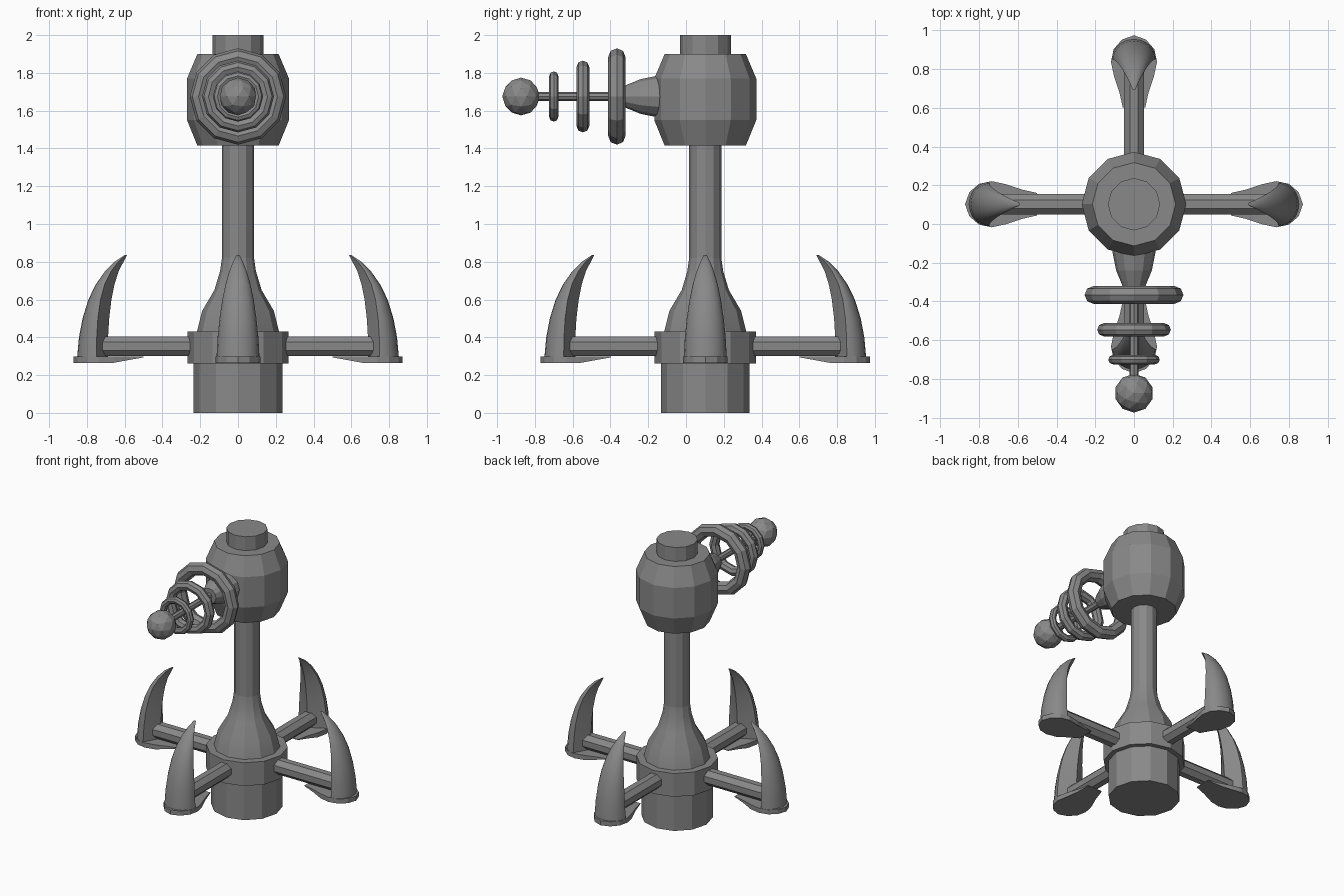
import bpy, bmesh, math
from mathutils import Matrix, Vector

if "Cube" in bpy.data.objects:
    bpy.data.objects.remove(bpy.data.objects["Cube"])

AXIS = Vector((0, 0.102, 0))      # vertical axis of the tower
AIM_Z = 1.675                     # height of the emitter
SIDES = 12

grey = bpy.data.materials.new("grey_metal")
grey.diffuse_color = (0.25, 0.25, 0.25, 1)
grey.use_nodes = True
grey.node_tree.nodes["Principled BSDF"].inputs["Base Color"].default_value = grey.diffuse_color


def finish(bm, name, smooth=None):
    bmesh.ops.recalc_face_normals(bm, faces=bm.faces)
    mesh = bpy.data.meshes.new(name)
    bm.to_mesh(mesh)
    bm.free()
    mesh.materials.append(grey)
    ob = bpy.data.objects.new(name, mesh)
    bpy.context.collection.objects.link(ob)
    if smooth:
        bpy.ops.object.select_all(action='DESELECT')
        ob.select_set(True)
        bpy.context.view_layer.objects.active = ob
        bpy.ops.object.shade_smooth_by_angle(angle=math.radians(smooth))
    return ob


def loft(bm, rings):
    """Skin a list of equal-length point rings and cap both ends."""
    loops = [[bm.verts.new(p) for p in r] for r in rings]
    n = len(loops[0])
    for a, b in zip(loops, loops[1:]):
        for i in range(n):
            j = (i + 1) % n
            bm.faces.new((a[i], a[j], b[j], b[i]))
    bm.faces.new(loops[0])
    bm.faces.new(loops[-1])


def lathe(name, profile, matrix, sides=SIDES, turn=0.0, smooth=None):
    """Revolve (radius, height) pairs round local z."""
    bm = bmesh.new()
    rings = []
    for r, z in profile:
        angles = [turn + math.tau * i / sides for i in range(sides)]
        rings.append([matrix @ Vector((r * math.cos(a), r * math.sin(a), z)) for a in angles])
    loft(bm, rings)
    return finish(bm, name, smooth)


# Tower: stacked turned parts
up = Matrix.Translation(AXIS)
lathe("base", [(.235, 0), (.235, .27)], up)
lathe("hub", [(.268, .262), (.268, .43)], up)
lathe("flared_neck", [(.22, .42), (.19, .54), (.125, .65), (.095, .75), (.085, .82)], up, smooth=20)
lathe("column", [(.085, .815), (.085, 1.43)], up)
lathe("head", [(.215, 1.415), (.27, 1.55), (.27, 1.77), (.215, 1.9)], up)
lathe("cap", [(.135, 1.89), (.135, 2.0)], up)

# Emitter pointing forward: local z becomes -y
ahead = Matrix.Translation((0, 0, AIM_Z)) @ Matrix.Rotation(math.pi / 2, 4, 'X')
lathe("emitter_cone", [(.11, .10), (.11, .15), (.092, .24), (.055, .33)], ahead)
lathe("emitter_rod", [(.024, .32), (.024, .80)], ahead, sides=8)


def ring(name, dist, outer, minor, n=12, m=8):
    bm = bmesh.new()
    major = outer - minor
    grid = []
    for i in range(n):
        a = math.tau * i / n
        row = []
        for k in range(m):
            b = math.tau * k / m
            r = major + minor * math.cos(b)
            p = Vector((r * math.cos(a), r * math.sin(a), dist + minor * math.sin(b)))
            row.append(bm.verts.new(ahead @ p))
        grid.append(row)
    for i in range(n):
        for k in range(m):
            i2, k2 = (i + 1) % n, (k + 1) % m
            bm.faces.new((grid[i][k], grid[i2][k], grid[i2][k2], grid[i][k2]))
    finish(bm, name)


ring("large_ring", .366, .255, .046)
ring("middle_ring", .546, .19, .034)
ring("small_ring", .70, .133, .024)

bm = bmesh.new()
bmesh.ops.create_icosphere(bm, subdivisions=2, radius=.1,
                           matrix=Matrix.Translation((0, -.873, AIM_Z)))
finish(bm, "emitter_ball")

# Claw stations: height, inner x, crease x, outer x, half width
CLAW = [(.29, .688, .75, .852, .114), (.40, .688, .748, .842, .108),
        (.50, .682, .742, .823, .098), (.60, .670, .728, .792, .083),
        (.68, .654, .706, .753, .066), (.75, .632, .672, .704, .046),
        (.80, .606, .634, .654, .026), (.836, .588, .594, .600, .008)]


def claw_section(z, inner, crease, outer, half):
    """Rounded outside, shallow wedge inside."""
    pts = []
    for i in range(11):
        a = -math.pi / 2 + math.pi * i / 10
        pts.append((crease + (outer - crease) * math.cos(a), half * math.sin(a), z))
    for t in (.5, 0, -.5):
        pts.append((inner + (crease - inner) * abs(t), half * t, z))
    return pts


def foot_outline():
    """Teardrop: narrow towards the hub, round at the far end."""
    side = [(.50, .058), (.58, .076), (.66, .103), (.735, .119), (.80, .105), (.85, .062)]
    return side + [(.872, 0)] + [(x, -y) for x, y in reversed(side)]


# Four arms, each with a foot plate and an upright claw
for q, label in enumerate(("right", "back", "left", "front")):
    turn = up @ Matrix.Rotation(q * math.pi / 2, 4, 'Z')
    along = turn @ Matrix.Translation((0, 0, .353)) @ Matrix.Rotation(math.pi / 2, 4, 'Y')
    lathe(label + "_arm", [(.057, .22), (.057, .74)], along, sides=8, turn=math.pi / 8)

    bm = bmesh.new()
    bottom = [turn @ Vector((x, y, .265 + max(0, .66 - x) * .18)) for x, y in foot_outline()]
    top = [turn @ Vector((x, y, .298)) for x, y in foot_outline()]
    loft(bm, [bottom, top])
    finish(bm, label + "_foot")

    bm = bmesh.new()
    loft(bm, [[turn @ Vector(p) for p in claw_section(*s)] for s in CLAW])
    finish(bm, label + "_claw", smooth=35)
